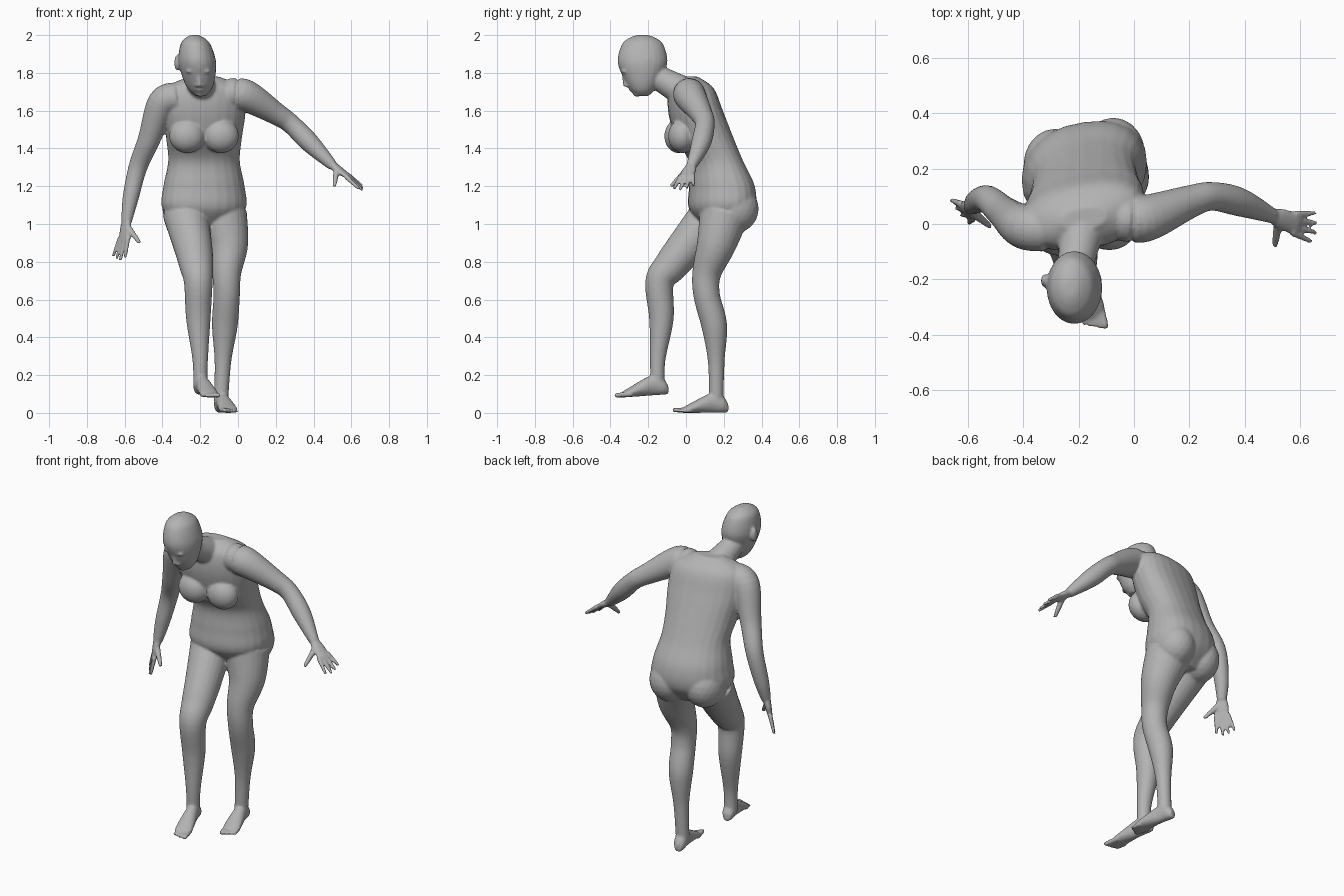
import bpy, bmesh, math
from mathutils import Vector, Matrix

cube = bpy.data.objects.get("Cube")
if cube:
    bpy.data.objects.remove(cube)

skin = bpy.data.materials.new("plain grey")
skin.use_nodes = True
grey = (.45, .45, .45, 1)
skin.diffuse_color = grey
skin.node_tree.nodes["Principled BSDF"].inputs["Base Color"].default_value = grey

bm = bmesh.new()
SIDES = 24
STEPS = 6
RIGHTWARD = Vector((1, 0, 0))
BACKWARD = Vector((0, 1, 0))
UPWARD = Vector((0, 0, 1))


def hermite(start, end, start_slope, end_slope, t):
    ease = t * t * (3 - 2 * t)
    return (start.lerp(end, ease) + start_slope * t * (1 - t) ** 2
            - end_slope * t * t * (1 - t))


def spline(stations):
    """Pass a smooth curve through the stations."""
    points = [Vector(station) for station in stations]
    last = len(points) - 1
    slopes = [(points[min(i + 1, last)] - points[max(i - 1, 0)]) / 2 for i in range(last + 1)]
    curve = [hermite(points[i], points[i + 1], slopes[i], slopes[i + 1], step / STEPS)
             for i in range(last) for step in range(STEPS)]
    return curve + [points[last]]


def squared(value, power):
    return math.copysign(abs(value) ** power, value)


def loft(stations, side=RIGHTWARD, axis=None, power=1, shear=0):
    """Skin oval rings given as x, y, z, half width, half depth.
    Rings follow the path unless a fixed axis is given."""
    curve = spline(stations)
    rings = []
    for i, station in enumerate(curve):
        centre = Vector(station[:3])
        ahead = Vector(curve[min(i + 1, len(curve) - 1)][:3])
        behind = Vector(curve[max(i - 1, 0)][:3])
        normal = axis or (ahead - behind).normalized()
        across = (side - normal * side.dot(normal)).normalized()
        deep = normal.cross(across)
        width, depth = station[3], station[4]
        ring = []
        for k in range(SIDES):
            angle = math.tau * k / SIDES
            spot = (centre + across * width * squared(math.cos(angle), power)
                    + deep * depth * squared(math.sin(angle), power))
            spot.y += shear * (spot.x - centre.x)
            ring.append(bm.verts.new(spot))
        rings.append(ring)
    for lower, upper in zip(rings, rings[1:]):
        for k in range(SIDES):
            n = (k + 1) % SIDES
            bm.faces.new((lower[k], lower[n], upper[n], upper[k]))
    bm.faces.new(reversed(rings[0]))
    bm.faces.new(rings[-1])


def limb(stations):
    """A round limb from x, y, z, radius."""
    loft([(x, y, z, radius, radius) for x, y, z, radius in stations])


def ball(centre, size):
    matrix = Matrix.Translation(centre) @ Matrix.Diagonal((*size, 1))
    bmesh.ops.create_icosphere(bm, subdivisions=3, radius=1, matrix=matrix)


def digit(base, tip, thick, thin, side):
    """A tapered finger or toe with a rounded end."""
    end = tip - (tip - base).normalized() * thin
    loft([(*base, thick, thick), (*end, thin, thin), (*tip, thin / 2, thin / 2)], side)


def hand(wrist, knuckles, across, reach, thumb):
    """Palm, four fanned fingers along reach, and a thumb."""
    wrist, knuckles, reach, thumb = map(Vector, (wrist, knuckles, reach, thumb))
    across = Vector(across).normalized()
    palm = knuckles - wrist
    loft([(*wrist, .026, .022), (*(wrist + palm * .4), .038, .02),
          (*(knuckles + palm * .1), .04, .012)], across)
    for finger in range(4):
        place = across * (finger - 1.5)
        length = 1 - abs(finger - 1.2) * .12
        digit(knuckles - palm * .1 + place * .023,
              knuckles + place * .035 + reach * length, .013, .009, across)
    digit(wrist + palm * .3 - across * .01, thumb, .019, .011, across)


def foot(heel, toe, inner):
    """Foot along the sole; inner is the sign of x on the big toe side."""
    heel, toe = Vector(heel), Vector(toe)
    sole = toe - heel
    side = Vector((-sole.y, sole.x, 0)).normalized() * inner
    outline = [(0, .02, .025), (.1, .035, .045), (.3, .037, .053), (.7, .05, .025), (.85, .04, .012)]
    loft([(*(heel + sole * along + UPWARD * half), width, half) for along, width, half in outline],
         side, sole.normalized())
    for i in range(5):
        thick = .015 - i * .0015
        root = heel + sole * .7 + side * (.034 - i * .018) + UPWARD * thick
        digit(root, root + sole * (.31 - i * .025), thick, thick * .8, side)


# torso: height, y, half width, half depth
MIDDLE = -.18
TORSO = [(.98, .19, .12, .09), (1.08, .19, .22, .17), (1.2, .19, .215, .17),
         (1.33, .16, .19, .14), (1.45, .1, .2, .15), (1.6, .05, .22, .14),
         (1.72, .03, .2, .11), (1.78, .02, .08, .04)]
loft([(MIDDLE, y, z, width, depth) for z, y, width, depth in TORSO],
     axis=UPWARD, power=.88, shear=.14)

# breasts and buttocks
for sign in (-1, 1):
    ball((MIDDLE + sign * .09, -.03 + sign * .01, 1.465), (.095, .075, .09))
    ball((MIDDLE + sign * .105, .235 + sign * .02, 1.08), (.115, .13, .13))

# neck
limb([(-.18, .05, 1.67, .1), (-.19, -.03, 1.71, .08), (-.22, -.19, 1.8, .06)])

# head: height, half width, half depth, leaning as it goes down
HEAD = [(2, .02, .03), (1.985, .05, .07), (1.95, .08, .11), (1.86, .1, .132),
        (1.77, .085, .1), (1.71, .06, .065), (1.677, .025, .03)]


def face_x(z):
    return -.23 + (2 - z) * .1


loft([(face_x(z), -.23, z, width, depth) for z, width, depth in HEAD], axis=UPWARD)

# ears, brows, eyes and nostrils
for sign in (-1, 1):
    ball((-.227 + sign * .096, -.205, 1.853), (.014, .024, .042))
    for z, y, gap, size in [(1.808, -.322, .036, (.03, .02, .011)),
                            (1.783, -.308, .036, (.018, .016, .012)),
                            (1.733, -.312, .013, (.012, .014, .01))]:
        ball((face_x(z) + sign * gap, y, z), size)

# nose, lips and chin
limb([(face_x(1.8), -.33, 1.8, .009), (face_x(1.76), -.325, 1.76, .012),
      (face_x(1.73), -.315, 1.73, .016)])
for z, y, width in [(1.712, -.29, .026), (1.701, -.28, .022)]:
    ball((face_x(z), y, z), (width, .014, .006))
ball((face_x(1.686), -.26, 1.686), (.024, .02, .012))

# right arm and hand
limb([(-.32, -.02, 1.67, .08), (-.4, -.01, 1.64, .08), (-.47, .04, 1.45, .06),
      (-.53, .09, 1.3, .05), (-.57, .08, 1.13, .042), (-.59, .06, 1.01, .027)])
hand((-.59, .06, 1.02), (-.605, .045, .915), (-.6, .75, 0), (-.03, 0, -.11), (-.52, -.01, .9))

# left arm and hand
limb([(-.05, .02, 1.69, .08), (.04, .02, 1.68, .085), (.2, .08, 1.585, .06),
      (.28, .1, 1.53, .052), (.38, .08, 1.43, .052), (.5, .03, 1.31, .028)])
hand((.5, .03, 1.31), (.585, 0, 1.25), (.2, .95, .1), (.08, -.015, -.07), (.51, -.08, 1.2))

# right leg and foot, stepping forward
limb([(-.28, .15, 1.06, .12), (-.24, .01, .89, .103), (-.22, -.08, .78, .09),
      (-.21, -.14, .69, .076), (-.21, -.13, .5, .065), (-.2, -.15, .28, .041),
      (-.2, -.15, .14, .038)])
foot((-.21, -.095, .098), (-.135, -.385, .078), 1)

# left leg and foot, standing
limb([(-.08, .2, 1.04, .13), (-.05, .16, .89, .104), (-.06, .11, .74, .077),
      (-.06, .11, .62, .07), (-.07, .15, .46, .068), (-.08, .16, .27, .044),
      (-.09, .16, .06, .038)])
foot((-.1, .222, 0), (-.035, -.062, 0), -1)

# fuse all parts into one smooth body
bmesh.ops.recalc_face_normals(bm, faces=bm.faces)
mesh = bpy.data.meshes.new("body")
bm.to_mesh(mesh)
bm.free()
mesh.materials.append(skin)
mesh.shade_smooth()
body = bpy.data.objects.new("body", mesh)
bpy.context.scene.collection.objects.link(body)
fuse = body.modifiers.new("fuse", "REMESH")
fuse.mode = "VOXEL"
fuse.voxel_size = .0075
fuse.use_smooth_shade = True
soften = body.modifiers.new("soften", "SMOOTH")
soften.factor = .5
soften.iterations = 4
